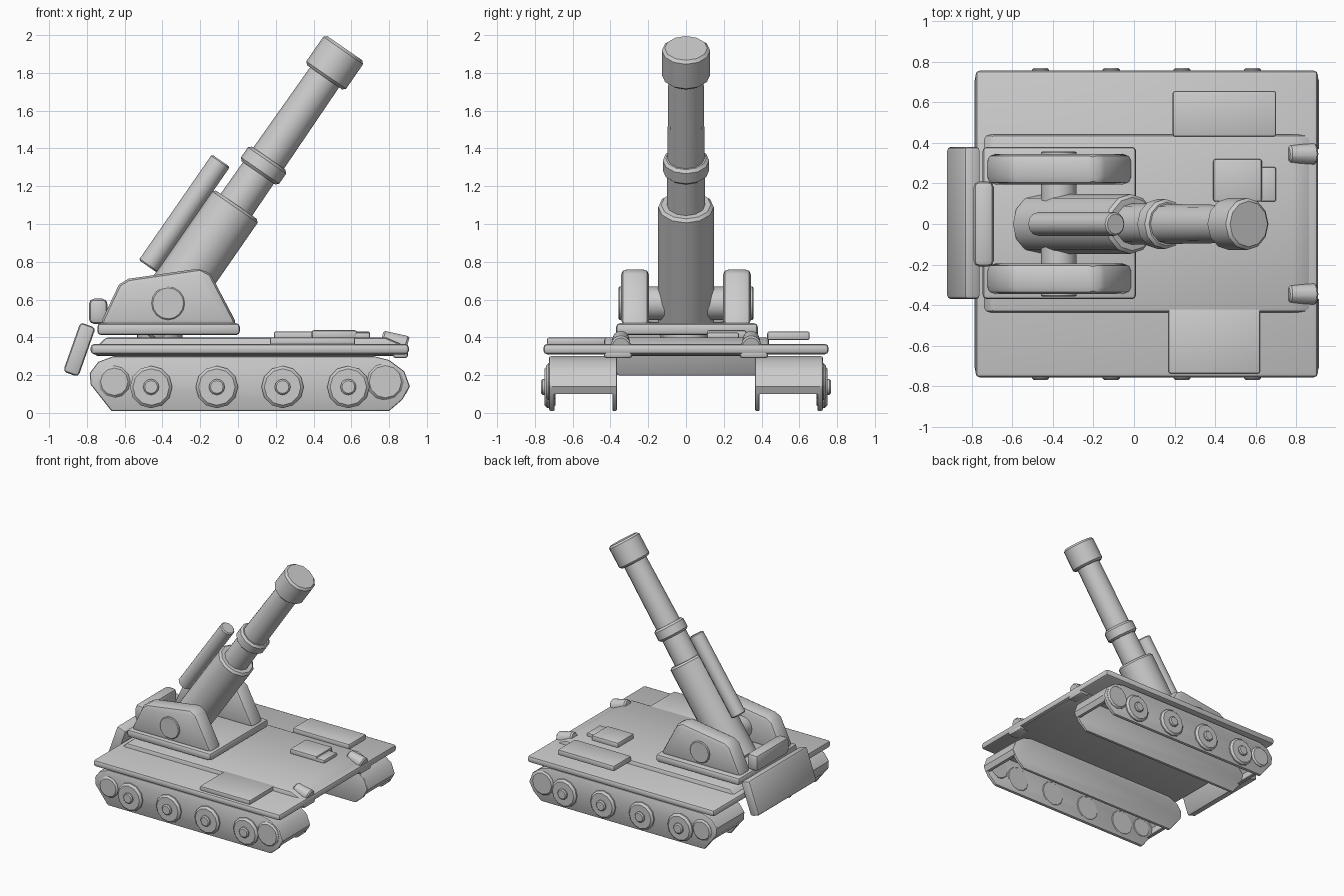
import bpy
import bmesh
import math
from mathutils import Vector

cube = bpy.data.objects.get("Cube")
if cube:
    bpy.data.objects.remove(cube, do_unlink=True)

grey = bpy.data.materials.new("light_grey")
grey.use_nodes = True
GREY = (0.6, 0.6, 0.6, 1)
grey.diffuse_color = GREY
grey.node_tree.nodes["Principled BSDF"].inputs["Base Color"].default_value = GREY


def finish(bm, name, bevel=0.0, segments=2):
    """Bevel the sharp edges, then make a smooth-by-angle object."""
    bmesh.ops.recalc_face_normals(bm, faces=bm.faces)
    if bevel:
        sharp = [e for e in bm.edges
                 if len(e.link_faces) == 2 and e.calc_face_angle() > math.radians(35)]
        bmesh.ops.bevel(bm, geom=sharp, offset=bevel, segments=segments,
                        profile=0.5, affect='EDGES', clamp_overlap=True)
    mesh = bpy.data.meshes.new(name)
    bm.to_mesh(mesh)
    bm.free()
    mesh.materials.append(grey)
    obj = bpy.data.objects.new(name, mesh)
    bpy.context.collection.objects.link(obj)
    bpy.ops.object.select_all(action='DESELECT')
    obj.select_set(True)
    bpy.context.view_layer.objects.active = obj
    bpy.ops.object.shade_smooth_by_angle(angle=math.radians(35))
    return obj


def box(name, x, y, z, bevel=0.015):
    bm = bmesh.new()
    bmesh.ops.create_cube(bm, size=1)
    for v in bm.verts:
        v.co = [lo + (c + 0.5) * (hi - lo) for c, (lo, hi) in zip(v.co, (x, y, z))]
    return finish(bm, name, bevel)


def extrude_side(name, profile, y0, y1, bevel=0.0):
    """Extrude an x-z outline from y0 to y1."""
    bm = bmesh.new()
    face = bm.faces.new([bm.verts.new((x, y0, z)) for x, z in profile])
    new = bmesh.ops.extrude_face_region(bm, geom=[face])["geom"]
    bmesh.ops.translate(bm, vec=(0, y1 - y0, 0),
                        verts=[g for g in new if isinstance(g, bmesh.types.BMVert)])
    return finish(bm, name, bevel)


def rod(name, a, b, r1, r2=None, sides=12, bevel=0.012):
    """Cylinder or cone from point a to point b."""
    a, b = Vector(a), Vector(b)
    bm = bmesh.new()
    bmesh.ops.create_cone(bm, cap_ends=True, segments=sides, radius1=r1,
                          radius2=r1 if r2 is None else r2, depth=(b - a).length)
    obj = finish(bm, name, bevel, 1)
    obj.location = (a + b) / 2
    obj.rotation_mode = 'QUATERNION'
    obj.rotation_quaternion = (b - a).to_track_quat('Z', 'Y')
    return obj


# Tracks: open-bottomed belt between two side plates, with wheels outside
TRACK = [(-0.67, 0.01), (-0.78, 0.15), (-0.785, 0.21), (-0.74, 0.27), (-0.66, 0.3),
         (0.72, 0.3), (0.8, 0.28), (0.88, 0.22), (0.91, 0.14), (0.87, 0.07), (0.8, 0.01)]
outer = [(-0.74, 0.1)] + TRACK[1:9] + [(0.89, 0.1)]
centre = Vector((0.06, 0.13))
inner = [(centre.x + (x - centre.x) * 0.975, centre.y + (z - centre.y) * 0.88)
         for x, z in outer[1:-1]]
belt = outer + [(0.865, 0.1)] + inner[::-1] + [(-0.715, 0.1)]

for side, s in (("right", -1), ("left", 1)):
    extrude_side(side + "_track_belt", belt, s * 0.37, s * 0.71)
    extrude_side(side + "_inner_track_plate", TRACK, s * 0.365, s * 0.39, 0.008)
    extrude_side(side + "_outer_track_plate", TRACK, s * 0.695, s * 0.725, 0.01)
    for i in range(4):
        x = -0.46 + i * 0.348
        rod(f"{side}_road_wheel_{i + 1}", (x, s * 0.69, 0.137), (x, s * 0.75, 0.137),
            0.112, bevel=0.015)
        rod(f"{side}_wheel_hub_{i + 1}", (x, s * 0.74, 0.137), (x, s * 0.768, 0.137),
            0.042, bevel=0.008)
    for name, x, r in (("rear", -0.655, 0.085), ("front", 0.78, 0.098)):
        rod(f"{side}_{name}_end_wheel", (x, s * 0.69, 0.165), (x, s * 0.74, 0.165), r)

# Hull and fenders
extrude_side("hull", [(-0.76, 0.3), (-0.76, 0.34), (-0.7, 0.4), (0.78, 0.4),
                      (0.895, 0.35), (0.88, 0.3)], -0.435, 0.44, 0.025)
box("fender_slab", (-0.78, 0.905), (-0.755, 0.755), (0.31, 0.365), 0.02)

# Deck plates and hatches
box("right_deck_plate", (0.17, 0.62), (-0.735, -0.41), (0.36, 0.398), 0.008)
box("left_deck_box", (0.19, 0.7), (0.43, 0.655), (0.385, 0.432), 0.012)
box("hatch", (0.39, 0.63), (0.11, 0.32), (0.39, 0.438), 0.012)
box("hatch_step", (0.62, 0.7), (0.11, 0.28), (0.39, 0.425), 0.01)

# Headlights on small brackets
for side, s in (("right", -1), ("left", 1)):
    rod(side + "_headlight", (0.76, s * 0.345, 0.395), (0.895, s * 0.345, 0.355),
        0.045, 0.055, sides=10, bevel=0.01)
    box(side + "_headlight_bracket", (0.82, 0.9), (s * 0.36 - 0.075, s * 0.36 + 0.075),
        (0.29, 0.335))

# Turret base
rod("turntable", (-0.415, 0, 0.38), (-0.415, 0, 0.43), 0.12, sides=24, bevel=0)
box("turret_base", (-0.745, 0.01), (-0.37, 0.38), (0.412, 0.475), 0.02)

# Gun cradle cheeks and trunnion
CHEEK = [(-0.735, 0.46), (-0.63, 0.68), (-0.58, 0.71), (-0.2, 0.765),
         (-0.145, 0.735), (0.0, 0.46)]
for side, s in (("right", -1), ("left", 1)):
    extrude_side(side + "_gun_cheek", CHEEK, s * 0.195, s * 0.345, 0.035)
rod("trunnion", (-0.37, -0.357, 0.58), (-0.37, 0.357, 0.58), 0.088, sides=16, bevel=0.006)

# Gun, laid out along its elevated axis from the trunnion
ELEVATION = math.radians(55.3)
AXIS = Vector((math.cos(ELEVATION), 0, math.sin(ELEVATION)))
ABOVE = Vector((-AXIS.z, 0, AXIS.x))


def along(t, up=0.0):
    return Vector((-0.37, 0, 0.58)) + AXIS * t + ABOVE * up


rod("breech_sleeve", along(-0.2), along(0.635), 0.147, bevel=0.015)
rod("barrel", along(0.5), along(1.5), 0.103, 0.093, bevel=0)
rod("barrel_ring", along(0.84), along(0.935), 0.123, bevel=0.015)
rod("muzzle_block", along(1.455), along(1.643), 0.128, bevel=0.015)
rod("recoil_cylinder", along(0.1, 0.2), along(0.78, 0.2), 0.058, bevel=0.008)

# Rear counterweight and its mount
spade = box("counterweight", (-0.043, 0.043), (-0.37, 0.38), (-0.138, 0.138), 0.02)
spade.location = (-0.84, 0, 0.335)
spade.rotation_euler.y = math.radians(19.5)
box("counterweight_mount", (-0.79, -0.69), (-0.21, 0.21), (0.47, 0.605), 0.03)
